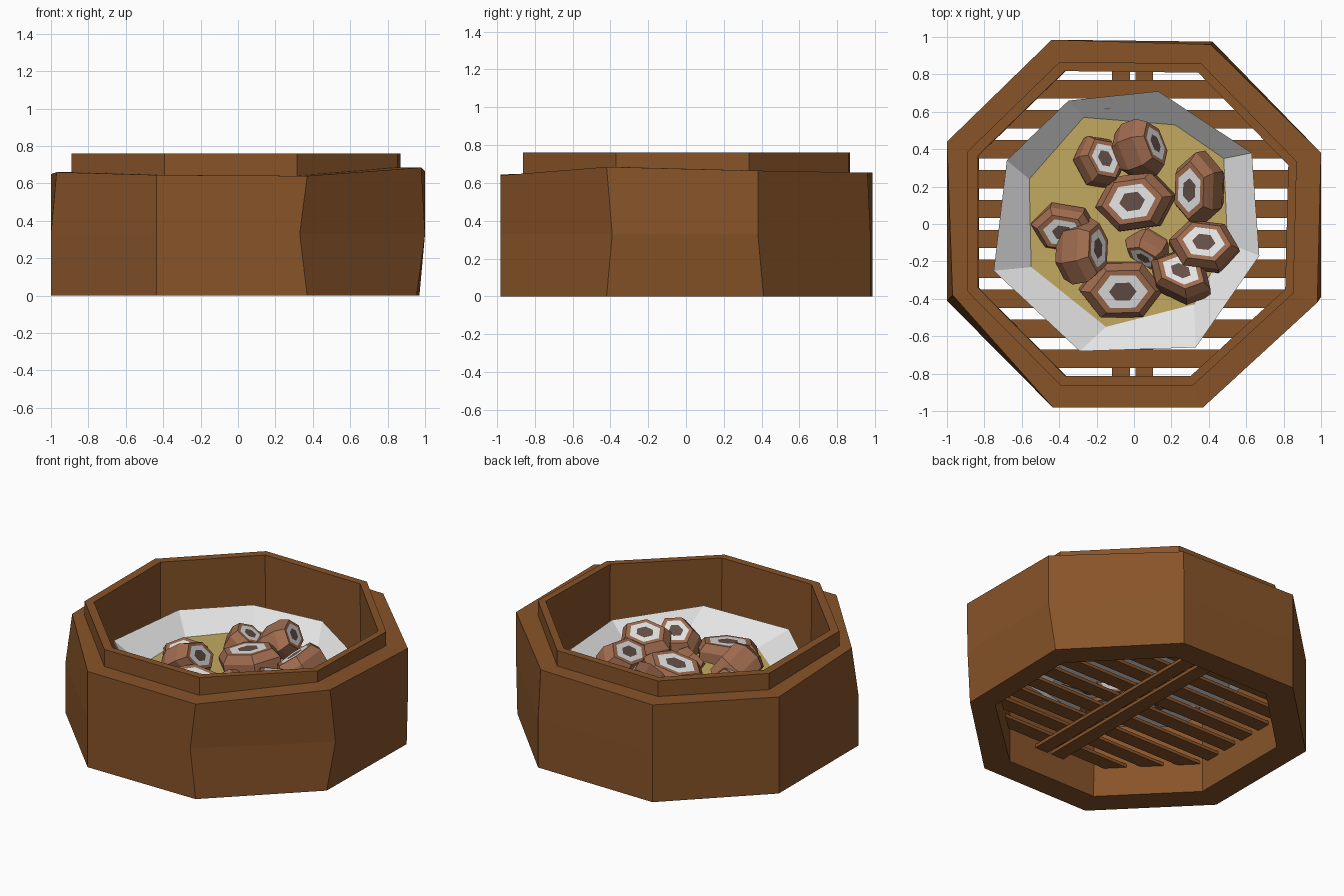
import bpy
import bmesh
from math import radians, cos, sin, tau
from mathutils import Vector

if "Cube" in bpy.data.objects:
    bpy.data.objects.remove(bpy.data.objects["Cube"], do_unlink=True)


def make_material(name, r, g, b):
    mat = bpy.data.materials.new(name)
    mat.use_nodes = True
    mat.diffuse_color = (r, g, b, 1)
    shader = next(n for n in mat.node_tree.nodes if n.type == 'BSDF_PRINCIPLED')
    shader.inputs["Base Color"].default_value = (r, g, b, 1)
    shader.inputs["Roughness"].default_value = 0.8
    return mat


wood = make_material("brown wood", 0.245, 0.088, 0.022)
porcelain = make_material("white porcelain", 0.78, 0.78, 0.78)
sauce = make_material("yellow sauce", 0.54, 0.4, 0.115)
wrapper = make_material("light brown wrapper", 0.35, 0.15, 0.078)
filling = make_material("dark filling", 0.13, 0.08, 0.065)


def add_object(name, bm, materials):
    bmesh.ops.recalc_face_normals(bm, faces=bm.faces)
    mesh = bpy.data.meshes.new(name)
    bm.to_mesh(mesh)
    bm.free()
    for mat in materials:
        mesh.materials.append(mat)
    obj = bpy.data.objects.new(name, mesh)
    bpy.context.collection.objects.link(obj)
    return obj


def loft(bm, loops, slots=None, closed=False):
    """Join successive corner loops with quads; return the vertex loops."""
    rings = [[bm.verts.new(p) for p in loop] for loop in loops]
    pairs = list(zip(rings, rings[1:]))
    if closed:
        pairs.append((rings[-1], rings[0]))
    for row, (low, high) in enumerate(pairs):
        for i in range(len(low)):
            j = (i + 1) % len(low)
            face = bm.faces.new((low[i], low[j], high[j], high[i]))
            face.material_index = slots[row] if slots else 0
    return rings


def level(corners, scale, z, shift=0):
    return [Vector((x * scale + shift, y * scale, z)) for x, y in corners]


# Basket wall: hand-cut octagon with a stepped lip
corners = [(-0.44, 0.985), (0.42, 0.975), (1, 0.38), (0.98, -0.42),
           (0.37, -0.98), (-0.435, -0.98), (-1, -0.41), (-1, 0.44)]
shoulder_heights = [0.655, 0.655, 0.665, 0.685, 0.64, 0.645, 0.66, 0.65]

foot = level(corners, 1, 0)
foot[3].x -= 0.025
foot[2] += Vector((-0.03, 0.03, 0))
middle = level(corners, 1, 0.33)
middle[3] += Vector((0.02, 0.03, 0))
middle[4].x -= 0.04
shoulder = level(corners, 1, 0)
shoulder[6] += Vector((0.03, 0.03, 0))
shoulder[1] += Vector((-0.01, -0.015, 0))
ledge = level(corners, 0.88, 0, -0.01)
for i, height in enumerate(shoulder_heights):
    shoulder[i].z = height
    ledge[i].z = height

bm = bmesh.new()
loft(bm, [foot, middle, shoulder, ledge,
          level(corners, 0.88, 0.76, -0.01), level(corners, 0.83, 0.76, -0.005),
          level(corners, 0.83, 0)], closed=True)
add_object("basket_wall", bm, [wood])


# Slatted floor: slat ends run into the wall
def add_bar(name, x, y, z, width, depth, height):
    bm = bmesh.new()
    bmesh.ops.create_cube(bm, size=1)
    for v in bm.verts:
        v.co = Vector((x + v.co.x * width, y + v.co.y * depth, z + v.co.z * height))
    add_object(name, bm, [wood])


for i in range(10):
    y = -0.72 + 0.16 * i
    half = 0.85 - max(0, abs(y) - 0.4)
    add_bar(f"floor_slat_{i + 1}", 0, y, 0.205, half * 2, 0.098, 0.022)
for name, x in (("cross_bar_right", -0.07), ("cross_bar_left", 0.055)):
    add_bar(name, x, 0, 0.183, 0.095, 1.65, 0.022)

# Plate: shallow uneven octagon with sauce covering its floor
plate_rim = [(-0.35, 0.66), (0.13, 0.71), (0.63, 0.38), (0.67, -0.17),
             (0.33, -0.66), (-0.29, -0.68), (-0.75, -0.25), (-0.68, 0.34)]
plate_floor = [(-0.27, 0.57), (0.22, 0.53), (0.48, 0.35), (0.5, -0.1),
               (0.32, -0.43), (-0.15, -0.55), (-0.55, -0.23), (-0.56, 0.24)]
bm = bmesh.new()
rings = loft(bm, [level(plate_floor, 1, 0.375), level(plate_rim, 1, 0.49),
                  level(plate_rim, 1, 0.475), level(plate_floor, 1, 0.3)])
bm.faces.new(rings[0]).material_index = 1
bm.faces.new(rings[-1])
add_object("plate", bm, [porcelain, sauce])


# Stuffed rolls: six-sided barrels with a white ring and dark core at each end
def add_roll(name, centre, lean_to, lean, turn, length, width, half):
    lean_to, lean, turn = radians(lean_to), radians(lean), radians(turn)
    axis = Vector((sin(lean) * cos(lean_to), sin(lean) * sin(lean_to), cos(lean)))
    across = Vector((cos(turn), sin(turn), 0))
    across = (across - axis * across.dot(axis)).normalized()
    side = axis.cross(across)

    def hexagon(offset, scale):
        return [Vector(centre) + axis * offset * half
                + across * cos(k * tau / 6) * length * scale
                + side * sin(k * tau / 6) * width * 1.12 * scale for k in range(6)]

    steps = [(-1, 0.33), (-1, 0.6), (-1, 0.78), (-0.45, 1),
             (0.45, 1), (1, 0.78), (1, 0.6), (1, 0.33)]
    bm = bmesh.new()
    rings = loft(bm, [hexagon(*s) for s in steps], slots=[1, 0, 0, 0, 0, 0, 1])
    for ring in (rings[0], rings[-1]):
        bm.faces.new(ring).material_index = 2
    add_object(name, bm, [wrapper, porcelain, filling])


# centre, lean direction, lean, turn, half length, half width, half height
rolls = [
    ((-0.19, 0.33, 0.39), 30, 28, 118, 0.15, 0.11, 0.09),
    ((0.03, 0.4, 0.44), 20, 56, 115, 0.16, 0.105, 0.11),
    ((0.01, 0.12, 0.4), 180, 12, 8, 0.215, 0.15, 0.095),
    ((0.35, 0.19, 0.43), 190, 34, 83, 0.2, 0.12, 0.1),
    ((-0.37, -0.02, 0.38), 250, 22, 172, 0.18, 0.12, 0.08),
    ((-0.28, -0.145, 0.43), 10, 55, 66, 0.18, 0.11, 0.11),
    ((0.08, -0.13, 0.36), 240, 50, 148, 0.13, 0.08, 0.08),
    ((0.375, -0.12, 0.43), 95, 16, 172, 0.19, 0.13, 0.09),
    ((0.25, -0.29, 0.41), 90, 24, 150, 0.18, 0.11, 0.1),
    ((-0.07, -0.35, 0.38), 310, 10, 0, 0.225, 0.15, 0.09),
]
for i, roll in enumerate(rolls):
    add_roll(f"stuffed_roll_{i + 1}", *roll)
